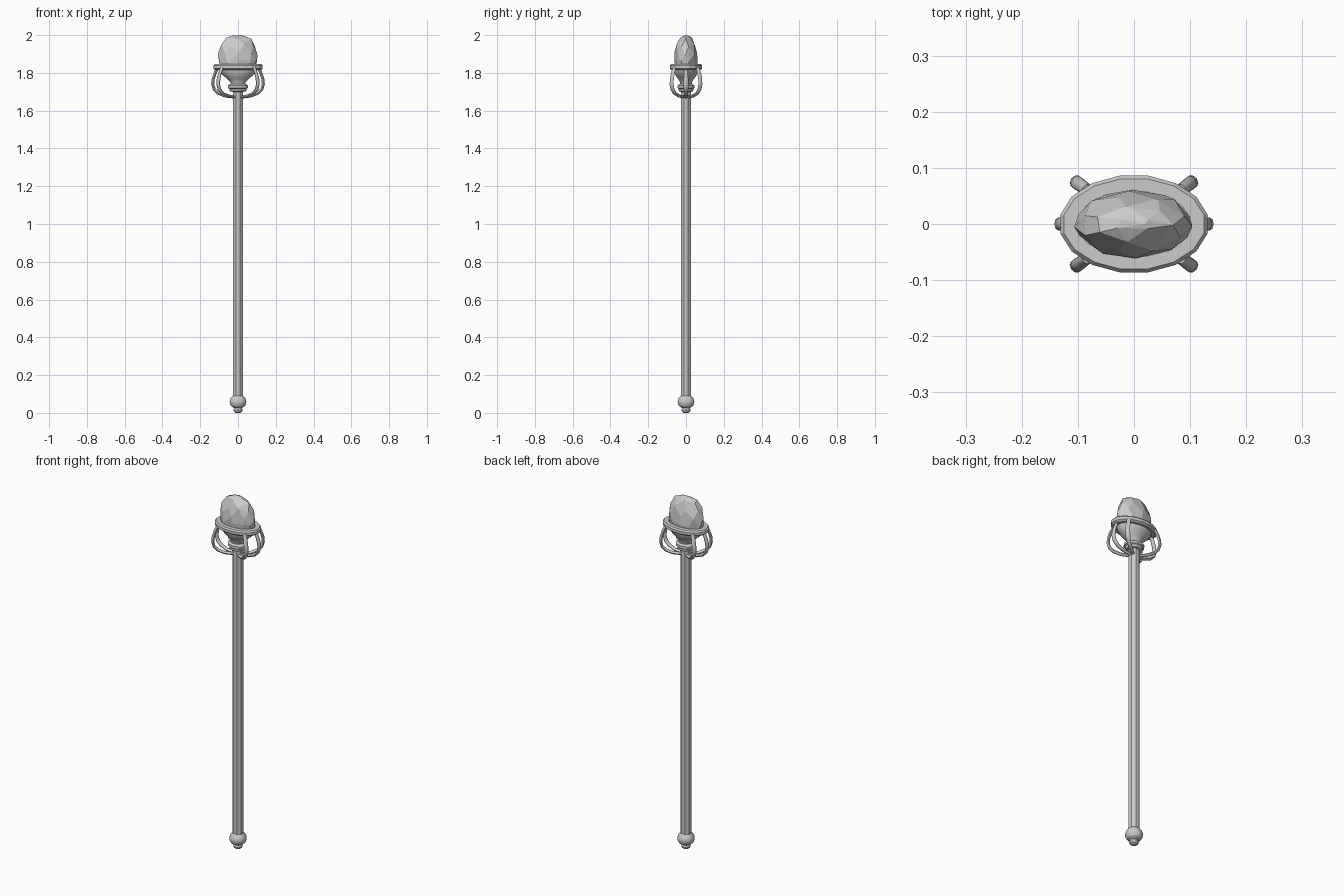
import bpy, bmesh, math, random
from mathutils import Vector

if "Cube" in bpy.data.objects:
    bpy.data.objects.remove(bpy.data.objects["Cube"])


def make_object(name, bm, smooth=None):
    bmesh.ops.recalc_face_normals(bm, faces=bm.faces)
    mesh = bpy.data.meshes.new(name)
    bm.to_mesh(mesh)
    bm.free()
    ob = bpy.data.objects.new(name, mesh)
    bpy.context.collection.objects.link(ob)
    if smooth:
        bpy.ops.object.select_all(action='DESELECT')
        ob.select_set(True)
        bpy.context.view_layer.objects.active = ob
        bpy.ops.object.shade_smooth_by_angle(angle=math.radians(smooth))
    return ob


def bridge(bm, loops, closed=False):
    """Skin a list of equal-length vertex positions; cap the ends unless closed."""
    rings = [[bm.verts.new(p) for p in loop] for loop in loops]
    n = len(rings[0])
    pairs = list(zip(rings, rings[1:]))
    if closed:
        pairs.append((rings[-1], rings[0]))
    for a, b in pairs:
        for i in range(n):
            j = (i + 1) % n
            bm.faces.new((a[i], a[j], b[j], b[i]))
    if not closed:
        bm.faces.new(rings[0])
        bm.faces.new(rings[-1])


def oval(rx, ry, z, sides):
    k = 1 / math.cos(math.pi / sides)     # radii are measured to the flats
    return [(k * rx * math.cos(a), k * ry * math.sin(a), z)
            for a in ((i + 0.5) * math.tau / sides for i in range(sides))]


def loft(name, profile, sides, closed=False, smooth=None):
    bm = bmesh.new()
    bridge(bm, [oval(rx, ry, z, sides) for rx, ry, z in profile], closed)
    return make_object(name, bm, smooth)


# Octagonal shaft
loft("shaft", [(0.027, 0.027, 0.07), (0.027, 0.027, 1.73)], 8)

# Round pommel with a small button tip
pommel = [(0.012, 0.0), (0.021, 0.006), (0.024, 0.016), (0.021, 0.026), (0.035, 0.034),
          (0.043, 0.048), (0.044, 0.062), (0.039, 0.077), (0.027, 0.091)]
loft("pommel", [(r, r, z) for r, z in pommel], 12, smooth=30)

# Collar where the cup meets the shaft
loft("collar", [(0.028, 0.028, 1.700), (0.044, 0.038, 1.703), (0.046, 0.040, 1.716),
                (0.054, 0.045, 1.720), (0.054, 0.045, 1.733), (0.042, 0.034, 1.741)], 12)

# Flared oval cup under the rim
loft("cup", [(0.036, 0.030, 1.735), (0.040, 0.032, 1.752), (0.056, 0.042, 1.768),
             (0.077, 0.054, 1.785), (0.093, 0.061, 1.803), (0.102, 0.065, 1.825)], 16, smooth=30)

# Oval rim, a closed ring section
loft("rim", [(0.100, 0.058, 1.817), (0.120, 0.075, 1.815), (0.131, 0.086, 1.823),
             (0.131, 0.086, 1.838), (0.125, 0.080, 1.846), (0.100, 0.058, 1.846)], 16, closed=True)

# Irregularly faceted gem: hull of jittered oval rings
random.seed(7)
bm = bmesh.new()
gem = [(0.092, 0.056, 1.815, 12), (0.104, 0.062, 1.860, 10), (0.105, 0.060, 1.900, 8),
       (0.094, 0.051, 1.945, 8), (0.071, 0.032, 1.979, 7), (0.038, 0.011, 1.998, 4)]
for k, (rx, ry, z, n) in enumerate(gem):
    for i in range(n):
        a = (i + 0.5 * (k % 2)) * math.tau / n + random.uniform(-0.12, 0.12)
        s = random.uniform(0.97, 1.02)
        dz = random.uniform(-0.010, 0.010) if 0 < k < 5 else 0
        bm.verts.new((rx * s * math.cos(a), ry * s * math.sin(a), z + dz))
bm.verts.new((0.02, 0.0, 2.0))
hull = bmesh.ops.convex_hull(bm, input=bm.verts)
bmesh.ops.delete(bm, geom=list({v for v in hull["geom_interior"] + hull["geom_unused"]
                                if isinstance(v, bmesh.types.BMVert)}), context='VERTS')
bmesh.ops.dissolve_limit(bm, angle_limit=math.radians(9), verts=bm.verts, edges=bm.edges)
make_object("gem", bm)

# Six curved arms: radius, height, half width
arm_path = [(0.108, 1.828, 0.010), (0.121, 1.800, 0.011), (0.131, 1.770, 0.012),
            (0.134, 1.740, 0.012), (0.126, 1.713, 0.012), (0.104, 1.692, 0.011),
            (0.068, 1.678, 0.010), (0.020, 1.672, 0.009)]
for number, angle in enumerate((0, 36, 144, 180, 216, 324), 1):
    c = math.radians(angle)
    out = Vector((math.cos(c), math.sin(c), 0))
    side = Vector((-math.sin(c), math.cos(c), 0))
    reach = 1.0 if angle % 180 == 0 else 0.97
    pts = [out * r * reach + Vector((0, 0, z)) for r, z, w in arm_path]
    loops = []
    for i, p in enumerate(pts):
        tangent = (pts[min(i + 1, len(pts) - 1)] - pts[max(i - 1, 0)]).normalized()
        normal = side.cross(tangent)
        w = arm_path[i][2]
        loops.append([p + side * w * math.cos(t) + normal * 0.008 * math.sin(t)
                      for t in (k * math.tau / 8 for k in range(8))])
    bm = bmesh.new()
    bridge(bm, loops)
    make_object(f"arm_{number}", bm, smooth=50)
